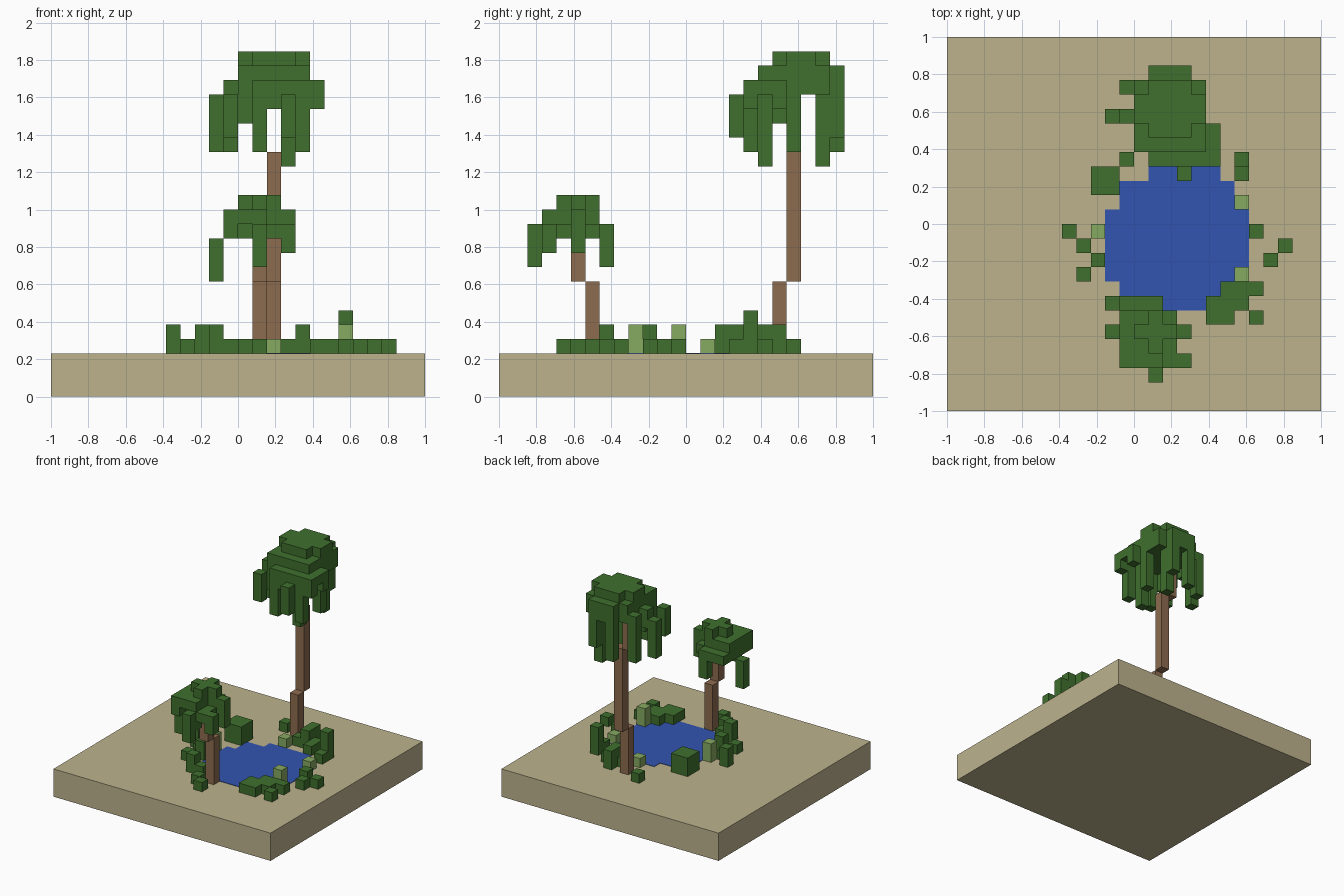
import bpy
import bmesh
from mathutils import Vector

cube = bpy.data.objects.get("Cube")
if cube:
    bpy.data.objects.remove(cube, do_unlink=True)

GRID = 26                 # blocks along one side of the ground
UNIT = 2 / GRID           # size of one block
GROUND = 3                # ground thickness in blocks


def material(name, colour):
    mat = bpy.data.materials.new(name)
    mat.use_nodes = True
    mat.diffuse_color = (*colour, 1)
    shader = mat.node_tree.nodes["Principled BSDF"]
    shader.inputs["Base Color"].default_value = (*colour, 1)
    shader.inputs["Roughness"].default_value = 0.9
    return mat


sand = material("sand", (0.51, 0.45, 0.27))
water = material("water blue", (0.032, 0.09, 0.44))
leaf = material("leaf green", (0.05, 0.16, 0.027))
reed = material("reed green", (0.24, 0.40, 0.12))
bark = material("bark brown", (0.27, 0.15, 0.08))


def finish(name, bm, mat):
    mesh = bpy.data.meshes.new(name)
    bm.to_mesh(mesh)
    bm.free()
    mesh.materials.append(mat)
    obj = bpy.data.objects.new(name, mesh)
    bpy.context.collection.objects.link(obj)
    return obj


def build_blocks(name, cells, mat, height=UNIT):
    """Join grid cells into one mesh, keeping only the exposed faces."""
    bm = bmesh.new()
    for cell in cells:
        base = Vector(cell)
        for axis in range(3):
            for side in (0, 1):
                step = [0, 0, 0]
                step[axis] = 1 if side else -1
                if tuple(c + s for c, s in zip(cell, step)) in cells:
                    continue
                ring = [(0, 0), (1, 0), (1, 1), (0, 1)]
                if not side:
                    ring.reverse()
                verts = []
                for u, v in ring:
                    corner = [0, 0, 0]
                    corner[axis] = side
                    corner[(axis + 1) % 3] = u
                    corner[(axis + 2) % 3] = v
                    x, y, z = base * UNIT
                    verts.append(bm.verts.new((x + corner[0] * UNIT - 1,
                                               y + corner[1] * UNIT - 1,
                                               z + corner[2] * height)))
                bm.faces.new(verts)
    bmesh.ops.remove_doubles(bm, verts=bm.verts, dist=UNIT / 50)
    return finish(name, bm, mat)


def column(x, y, z, tall):
    return {(x, y, z + k) for k in range(tall)}


# Ground slab
bm = bmesh.new()
bmesh.ops.create_cube(bm, size=1)
thick = GROUND * UNIT
bmesh.ops.scale(bm, vec=(2, 2, thick), verts=bm.verts)
bmesh.ops.translate(bm, vec=(0, 0, thick / 2), verts=bm.verts)
finish("ground", bm, sand)

# Round pond, a thin plate with a stepped shore
pond = {(i, j, GROUND) for i in range(GRID) for j in range(GRID)
        if (i + 0.4) ** 2 - 32 * (i + 0.4) + 256 + (j - 11.4) ** 2 < 27}
plate = build_blocks("pond", pond, water, height=0.003)


def plants(name, spots, mat):
    """Spots map a height to the ground cells that carry it."""
    cells = set()
    for tall, places in spots.items():
        for x, y in places:
            cells |= column(x, y, GROUND, tall)
    build_blocks(name, cells, mat)


# Low bushes around the shore
plants("left_bushes", {
    1: [(20, 16), (21, 12), (23, 11), (22, 10), (19, 8), (20, 8), (21, 8),
        (18, 7), (19, 7), (20, 7), (18, 6), (19, 6), (21, 6)],
    3: [(20, 17)],
}, leaf)
plants("right_bushes", {
    1: [(9, 11), (9, 9)],
    2: [(10, 16), (11, 16), (10, 15), (11, 15), (8, 12), (10, 10)],
}, leaf)
plants("tree_foot_bushes", {
    1: [(13, 20), (16, 18), (18, 18), (18, 17), (14, 4), (13, 5), (12, 7)],
    2: [(17, 18), (17, 19), (11, 7)],
}, leaf)
plants("reeds", {
    1: [(20, 14), (15, 17)],
    2: [(20, 9), (10, 12)],
}, reed)


def palm(name, crown, trunk, layers, fronds):
    """Trunk segments are (x, y, bottom, tall); the rest is relative to the crown:
    layers are (x range, y range, drop), fronds are (x, y, drop, length)."""
    cx, cy, top = crown
    cells = set()
    for segment in trunk:
        cells |= column(*segment)
    build_blocks(name + "_trunk", cells, bark)
    leaves = set()
    for xs, ys, drop in layers:
        for i in range(xs[0], xs[1] + 1):
            for j in range(ys[0], ys[1] + 1):
                leaves.add((cx + i, cy + j, top - drop))
    for i, j, drop, length in fronds:
        leaves |= column(cx + i, cy + j, top - drop - length + 1, length)
    build_blocks(name + "_crown", leaves - cells, leaf)


# Short palm in front of the pond
palm("front_palm", (14, 5, 13),
     trunk=[(14, 6, 3, 5), (14, 5, 8, 4)],
     layers=[
         ((-1, 1), (0, 0), 0),
         ((0, 0), (-1, 1), 0),
         ((-2, 0), (-2, 1), 1),
         ((-2, 0), (-1, 2), 2),
         ((1, 2), (0, 0), 1),
         ((1, 1), (-1, 1), 2),
     ],
     fronds=[
         (-3, 0, 3, 3),
         (-2, 0, 2, 1),
         (0, -2, 1, 3),
         (0, -3, 2, 3),
         (0, 2, 2, 3),
         (2, 0, 1, 3),
         (2, -2, 2, 2),
         (1, -2, 2, 1),
         (-2, -2, 2, 1),
     ])

# Tall palm behind the pond
palm("back_palm", (15, 20, 23),
     trunk=[(15, 19, 3, 5), (15, 20, 8, 9), (14, 20, 17, 5)],
     layers=[
         ((-1, 1), (-1, 2), 0),
         ((-2, 2), (0, 1), 0),
         ((-2, 2), (-2, 2), 1),
         ((-2, 2), (-2, 2), 2),
         ((-1, 1), (3, 3), 1),
         ((-1, 1), (-3, -3), 2),
         ((0, 1), (3, 3), 2),
         ((3, 3), (-3, -1), 2),
         ((-1, 1), (-3, -3), 3),
     ],
     fronds=[
         (-1, 3, 1, 6),
         (1, 3, 1, 5),
         (1, 2, 2, 6),
         (-3, 2, 2, 5),
         (-4, 0, 3, 4),
         (-3, 0, 2, 2),
         (-3, -3, 3, 3),
         (-2, -2, 2, 3),
         (-2, -1, 2, 3),
         (-1, -3, 2, 5),
         (1, -4, 3, 3),
         (1, -2, 2, 6),
         (2, -3, 2, 5),
         (2, 0, 2, 5),
         (3, -1, 2, 2),
         (3, -3, 2, 2),
     ])
